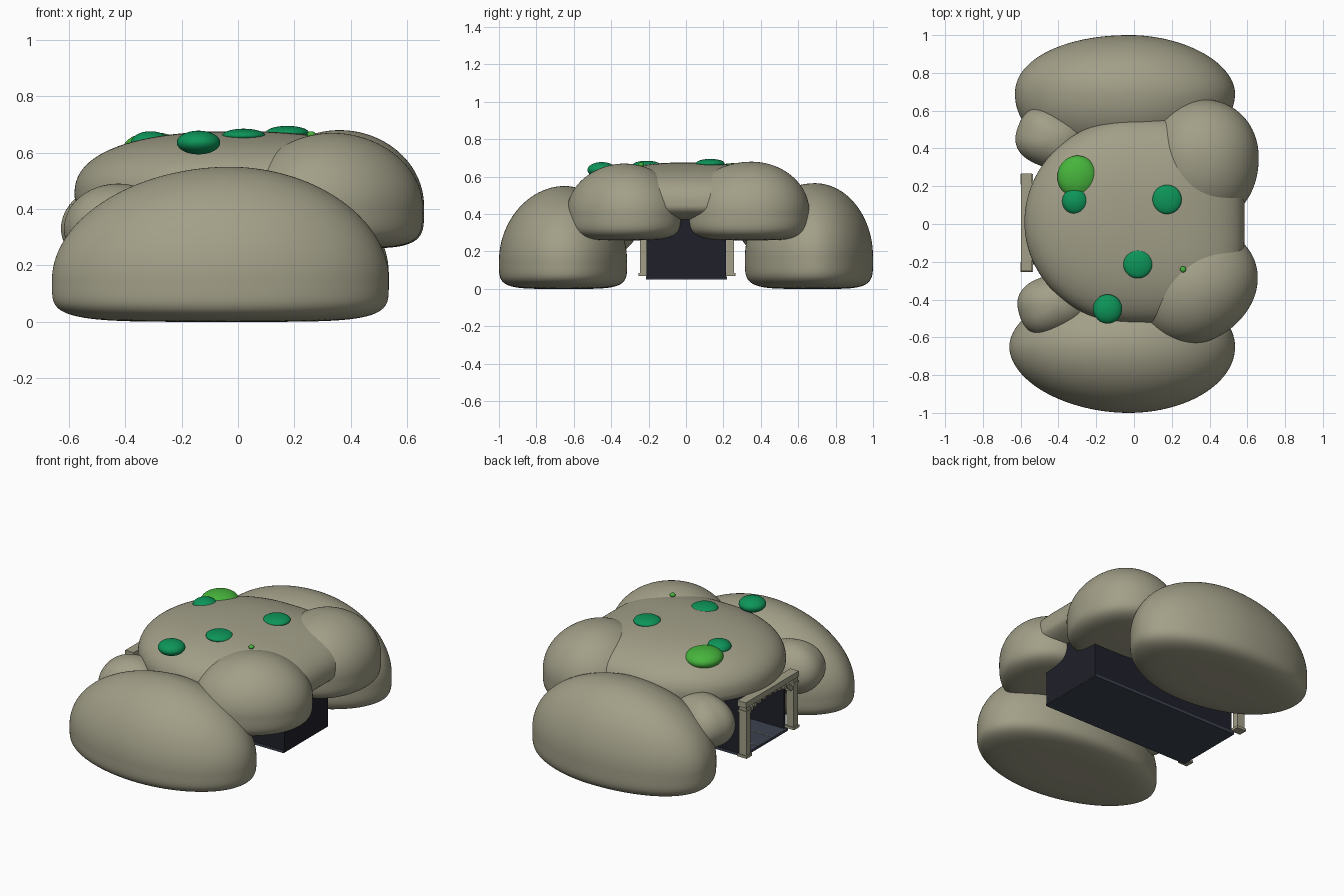
import bpy, bmesh, math
from mathutils import Vector

cube = bpy.data.objects.get("Cube")
if cube:
    bpy.data.objects.remove(cube, do_unlink=True)


def material(name, rgb):
    m = bpy.data.materials.new(name)
    m.use_nodes = True
    m.diffuse_color = (*rgb, 1)
    m.node_tree.nodes["Principled BSDF"].inputs["Base Color"].default_value = (*rgb, 1)
    return m


STONE = material("khaki stone", (0.36, 0.345, 0.245))
DARK = material("dark wall", (0.014, 0.014, 0.023))
FLOOR = material("slate floor", (0.045, 0.054, 0.08))
MOSS = material("deep green moss", (0.004, 0.30, 0.10))
LEAF = material("bright green bush", (0.062, 0.46, 0.045))


def finish(bm, name, mat, smooth=False):
    bmesh.ops.recalc_face_normals(bm, faces=bm.faces)
    mesh = bpy.data.meshes.new(name)
    bm.to_mesh(mesh)
    bm.free()
    mesh.materials.append(mat)
    for f in mesh.polygons:
        f.use_smooth = smooth
    ob = bpy.data.objects.new(name, mesh)
    bpy.context.collection.objects.link(ob)
    return ob


def boulder(name, mat, lo, hi, centre, top=2.0, bottom=2.0, plan=(2, 2), yaw=0):
    """Rounded stone filling lo..hi, widest at centre.
    top, bottom and plan (-x side, +x side) set how full each side is."""
    bm = bmesh.new()
    bmesh.ops.create_icosphere(bm, subdivisions=6, radius=1)
    cy, sy = math.cos(yaw), math.sin(yaw)
    for v in bm.verts:
        n = v.co.copy()
        p = top if n.z > 0 else bottom
        q = plan[1] if n.x > 0 else plan[0]
        rad = (abs(n.x) ** q + abs(n.y) ** q) ** (1 / q)
        n *= (rad ** p + abs(n.z) ** p) ** (-1 / p)
        d = [n[i] * ((hi[i] - centre[i]) if n[i] > 0 else (centre[i] - lo[i])) for i in range(3)]
        v.co = Vector(centre) + Vector((d[0] * cy - d[1] * sy, d[0] * sy + d[1] * cy, d[2]))
    return finish(bm, name, mat, True)


def blob(name, mat, centre, size):
    c, s = Vector(centre), Vector(size)
    return boulder(name, mat, c - s, c + s, c)


def box(name, mat, lo, hi):
    bm = bmesh.new()
    bmesh.ops.create_cube(bm, size=1)
    for v in bm.verts:
        v.co = [(lo[i] + hi[i]) / 2 + v.co[i] * (hi[i] - lo[i]) for i in range(3)]
    return finish(bm, name, mat)


# Large side boulders
boulder("front_boulder", STONE, (-0.66, -1, 0), (0.535, -0.315, 0.55),
        (-0.03, -0.65, 0.15), 1.95, 4.8, (1.9, 2))
boulder("back_boulder", STONE, (-0.63, 0.315, 0), (0.535, 1, 0.565),
        (-0.02, 0.69, 0.17), 2, 4.8, (2.1, 1.9))

# Roof slab and the two stones beside it
boulder("roof_slab", STONE, (-0.58, -0.53, 0.34), (0.585, 0.56, 0.676),
        (0, 0.01, 0.45), 2.4, 2.5, (2, 3.2))
boulder("front_roof_stone", STONE, (0.0, -0.615, 0.26), (0.67, -0.045, 0.67),
        (0.335, -0.33, 0.41), 1.95, 4.5, (2, 2.1), yaw=0.7)
boulder("back_roof_stone", STONE, (0.07, 0.0, 0.26), (0.66, 0.66, 0.68),
        (0.36, 0.35, 0.41), 2, 4.5, (2, 2.1))

# Small stones flanking the doorway
boulder("front_small_stone", STONE, (-0.615, -0.58, 0.18), (-0.24, -0.27, 0.49),
        (-0.425, -0.425, 0.33), plan=(2.5, 2.6), yaw=0.3)
boulder("back_small_stone", STONE, (-0.625, 0.295, 0.18), (-0.24, 0.605, 0.49),
        (-0.43, 0.45, 0.33), plan=(2.6, 2.6), yaw=-0.35)

# Chamber, open toward -x
box("chamber_floor", FLOOR, (-0.55, -0.215, 0.05), (0.463, 0.22, 0.065))
box("chamber_end_wall", DARK, (0.45, -0.21, 0.055), (0.465, 0.215, 0.39))
box("chamber_ceiling", DARK, (-0.535, -0.21, 0.375), (0.46, 0.215, 0.39))
for name, y in (("front", -0.21), ("back", 0.2)):
    box(f"chamber_{name}_wall", DARK, (-0.535, y, 0.055), (0.46, y + 0.015, 0.39))
for i, y in enumerate((-0.07, 0.07)):
    box(f"floor_seam_{i + 1}", STONE, (-0.54, y, 0.064), (0.43, y + 0.005, 0.067))

# Door frame: posts with feet and caps, lintel, arch of small blocks
for name, s in (("front", -1), ("back", 1)):
    y = 0.005 + 0.232 * s
    box(f"{name}_post", STONE, (-0.593, y - 0.02, 0.07), (-0.543, y + 0.02, 0.385))
    box(f"{name}_post_foot", STONE, (-0.6, y - 0.027, 0.07), (-0.536, y + 0.027, 0.085))
    box(f"{name}_post_cap", STONE, (-0.597, y - 0.024, 0.345), (-0.539, y + 0.024, 0.36))
box("lintel", STONE, (-0.598, -0.25, 0.383), (-0.54, 0.268, 0.418))
COUNT = 13
for i in range(COUNT):
    a = math.pi * i / (COUNT - 1)
    y, z = 0.008 - 0.205 * math.cos(a), 0.325 + 0.05 * math.sin(a)
    box(f"arch_block_{i + 1}", STONE, (-0.585, y - 0.012, z - 0.012), (-0.55, y + 0.012, z + 0.012))

# Moss and bushes on the roof
for i, (x, y, z, r, h) in enumerate((
        (-0.31, 0.12, 0.634, 0.07, 0.042),
        (-0.14, -0.45, 0.636, 0.077, 0.042),
        (0.02, -0.21, 0.66, 0.077, 0.025),
        (0.175, 0.13, 0.67, 0.077, 0.025))):
    blob(f"moss_{i + 1}", MOSS, (x, y, z), (r, r, h))
blob("bush", LEAF, (-0.3, 0.25, 0.617), (0.106, 0.112, 0.055))
blob("bush_sprout", LEAF, (0.26, -0.24, 0.664), (0.016, 0.016, 0.012))
